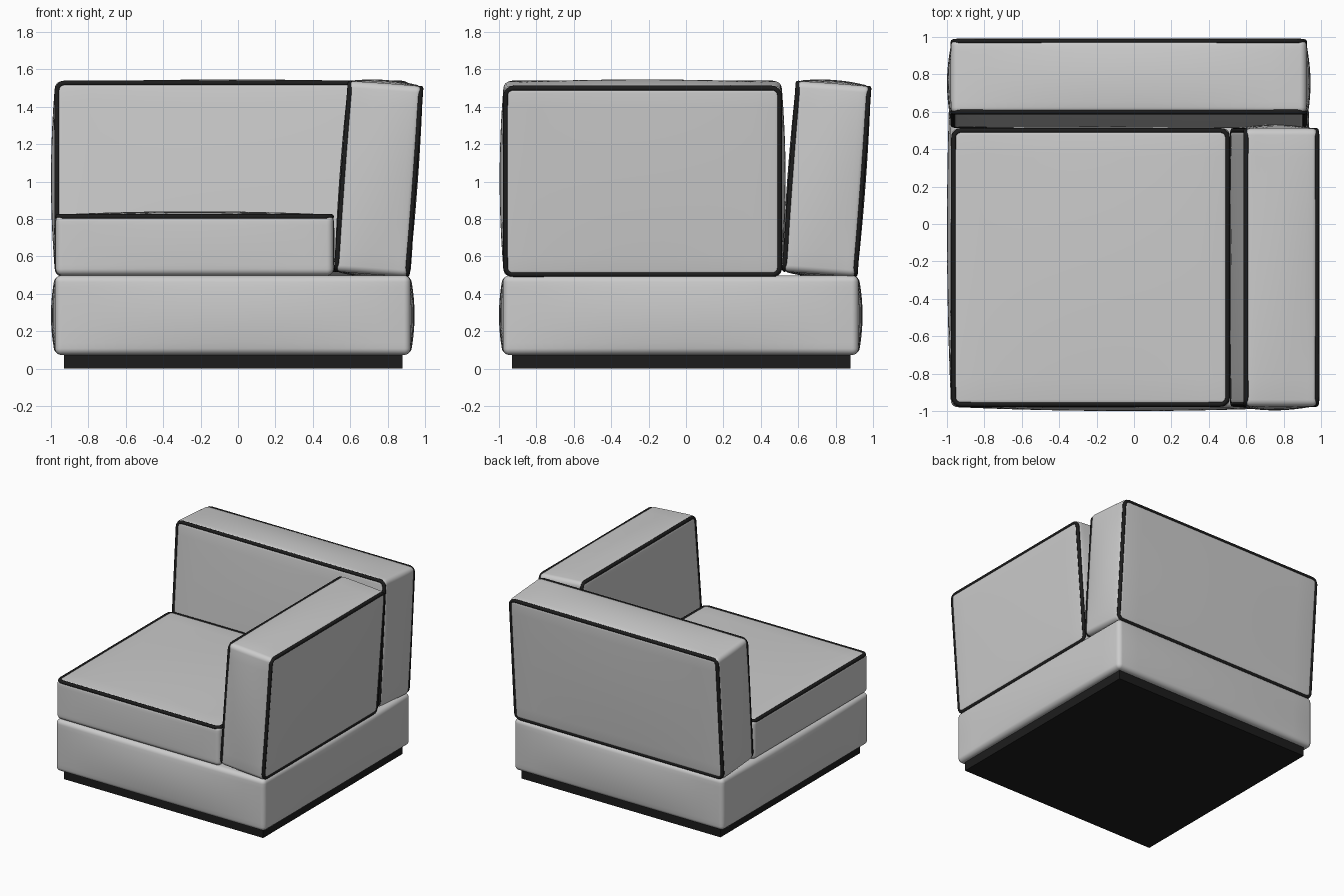
import bpy, bmesh
from math import radians, pi, cos, sin
from mathutils import Vector

if "Cube" in bpy.data.objects:
    bpy.data.objects.remove(bpy.data.objects["Cube"])

black = bpy.data.materials.new("black")
black.diffuse_color = (0.012, 0.012, 0.012, 1)
black.use_nodes = True
black.node_tree.nodes["Principled BSDF"].inputs["Base Color"].default_value = black.diffuse_color


def cushion(name, size, bulge, loc, rot=(0, 0, 0), r=0.035):
    """Rounded box whose faces swell outwards by bulge (x, y, z)."""
    half = [s / 2 for s in size]
    bm = bmesh.new()
    bmesh.ops.create_cube(bm, size=2)
    bmesh.ops.subdivide_edges(bm, edges=bm.edges[:], cuts=19, use_grid_fill=True)
    for v in bm.verts:
        p, core = Vector(), Vector()
        for k in range(3):
            # rows crowd into the rounded rim: 4 in each rim, 12 between
            i = round((v.co[k] + 1) * 10) - 10
            c = half[k] - r
            a = abs(i)
            d = c * a / 6 if a <= 6 else c + r * (a - 6) / 4
            p[k] = d if i >= 0 else -d
            core[k] = max(-c, min(c, p[k]))
        q = core + (p - core).normalized() * r
        u = [q[k] / half[k] for k in range(3)]
        for k in range(3):
            m, n = (k + 1) % 3, (k + 2) % 3
            q[k] += bulge[k] * u[k] * max(0, 1 - u[m] ** 2) * max(0, 1 - u[n] ** 2)
        v.co = q
    bmesh.ops.recalc_face_normals(bm, faces=bm.faces[:])
    for f in bm.faces:
        f.smooth = True
    me = bpy.data.meshes.new(name)
    bm.to_mesh(me)
    bm.free()
    ob = bpy.data.objects.new(name, me)
    ob.location, ob.rotation_euler = loc, rot
    bpy.context.collection.objects.link(ob)
    return ob


def piping(name, size, axis, side, loc, rot=(0, 0, 0), inset=0.011, r=0.04):
    """Closed cord round the panel facing side * axis."""
    m, n = [k for k in range(3) if k != axis]
    a, b = size[m] / 2 - inset, size[n] / 2 - inset
    cu = bpy.data.curves.new(name, 'CURVE')
    cu.dimensions = '3D'
    cu.bevel_depth, cu.bevel_resolution = 0.014, 2
    sp = cu.splines.new('POLY')
    sp.points.add(19)
    sp.use_cyclic_u = True
    for c, (sx, sy) in enumerate([(1, 1), (-1, 1), (-1, -1), (1, -1)]):
        for j in range(5):
            t = (c + j / 4) * pi / 2
            p = [0, 0, 0, 1]
            p[m] = sx * (a - r) + r * cos(t)
            p[n] = sy * (b - r) + r * sin(t)
            p[axis] = side * (size[axis] / 2 - inset)
            sp.points[c * 5 + j].co = p
    cu.materials.append(black)
    ob = bpy.data.objects.new(name, cu)
    ob.location, ob.rotation_euler = loc, rot
    bpy.context.collection.objects.link(ob)


# plinth
bpy.ops.mesh.primitive_cube_add(size=1, location=(-0.025, -0.025, 0.045))
plinth = bpy.context.object
plinth.name = "plinth"
plinth.scale = (1.81, 1.81, 0.09)
plinth.data.materials.append(black)

# base block
cushion("base", (1.9, 1.9, 0.425), (0.022, 0.022, 0.0), (-0.028, -0.028, 0.286))

# seat cushion, piped round the top
seat_size, seat_loc = (1.485, 1.485, 0.325), (-0.232, -0.232, 0.661)
cushion("seat", seat_size, (0.006, 0.006, 0.018), seat_loc)
piping("seat_piping", seat_size, 2, 1, seat_loc)

# leaning back and arm, piped round both large panels
lean = radians(-4.2)
for name, width, loc, turn in [
    ("back", 1.9, (-0.028, 0.752, 1.015), 0),
    ("arm", 1.485, (0.752, -0.232, 1.015), -pi / 2),
]:
    size, rot = (width, 0.40, 1.02), (lean, 0, turn)
    cushion(name, size, (0.022, 0.01, 0.02), loc, rot)
    piping(name + "_inner_piping", size, 1, -1, loc, rot)
    piping(name + "_outer_piping", size, 1, 1, loc, rot)
